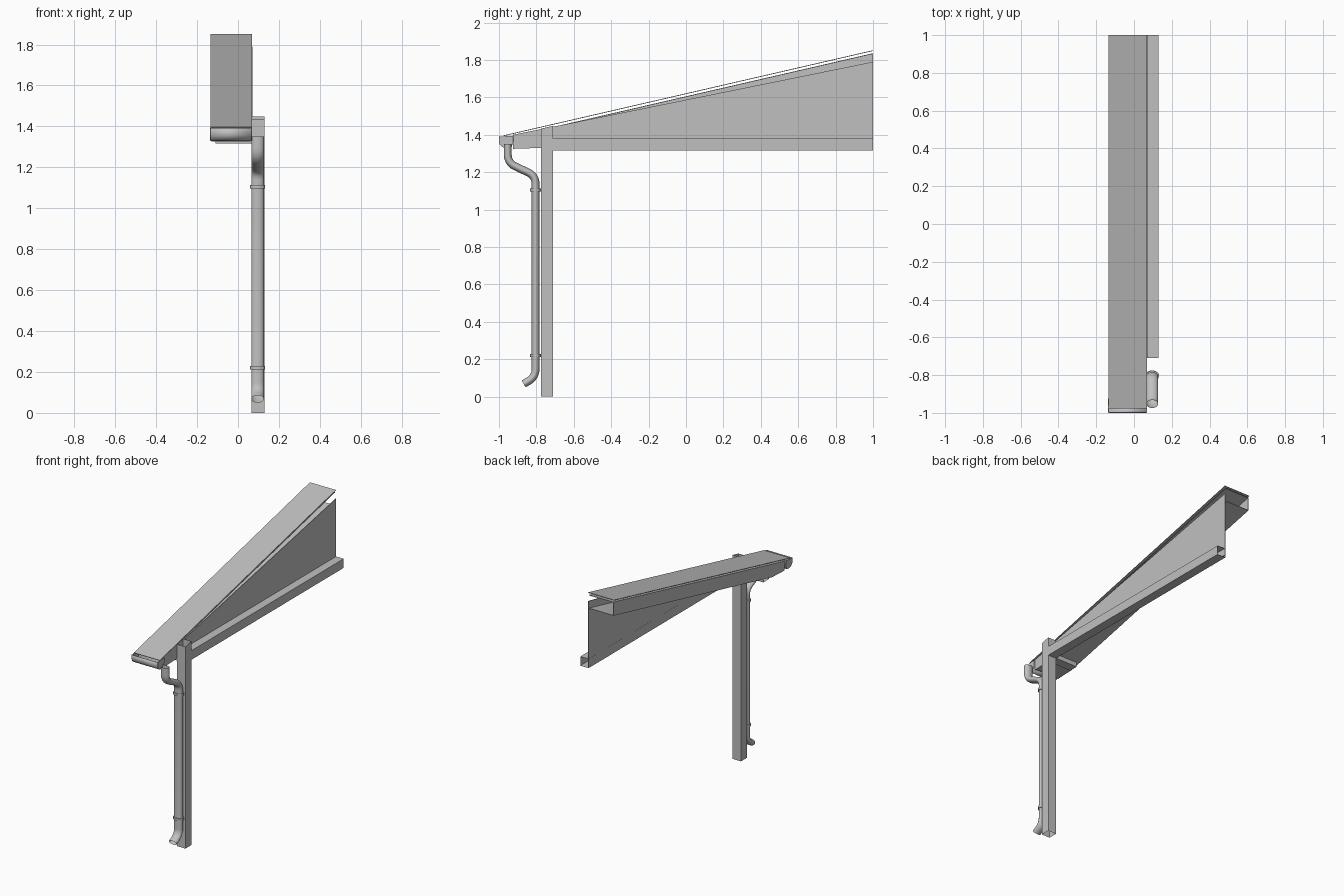
import bpy, math
from mathutils import Vector

cube = bpy.data.objects.get("Cube")
if cube:
    bpy.data.objects.remove(cube, do_unlink=True)

metal = bpy.data.materials.new("grey_metal")
metal.use_nodes = True
GREY = (0.53, 0.53, 0.53, 1)
metal.diffuse_color = GREY
metal.node_tree.nodes["Principled BSDF"].inputs["Base Color"].default_value = GREY


def make(name, verts, faces, thick=0, smooth=False):
    me = bpy.data.meshes.new(name)
    me.from_pydata([tuple(v) for v in verts], [], faces)
    me.materials.append(metal)
    ob = bpy.data.objects.new(name, me)
    bpy.context.collection.objects.link(ob)
    if thick:
        mod = ob.modifiers.new("thickness", "SOLIDIFY")
        mod.thickness = thick
        mod.offset = 0
    if smooth:
        bpy.ops.object.select_all(action="DESELECT")
        ob.select_set(True)
        bpy.context.view_layer.objects.active = ob
        bpy.ops.object.shade_smooth_by_angle(angle=math.radians(40))
    return ob


def loft(rings, closed=True):
    """Skin a list of equally long rings."""
    n = len(rings[0])
    verts = [v for ring in rings for v in ring]
    faces = []
    for r in range(len(rings) - 1):
        for i in range(n if closed else n - 1):
            j = (i + 1) % n
            faces.append((r * n + i, r * n + j, (r + 1) * n + j, (r + 1) * n + i))
    return verts, faces


def square_tube(name, lo, hi, axis, tilt=None):
    """Open-ended sheet tube along one axis, optionally with a slanted far end."""
    a, b = (axis + 1) % 3, (axis + 2) % 3
    rings = []
    for end in (lo, hi):
        ring = []
        for s, t in ((lo, lo), (hi, lo), (hi, hi), (lo, hi)):
            v = [0, 0, 0]
            v[axis], v[a], v[b] = end[axis], s[a], t[b]
            if tilt and end is hi:
                v[axis] += tilt * (v[1] - lo[1])
            ring.append(v)
        rings.append(ring)
    return make(name, *loft(rings))


def roof_z(y):
    return 1.395 + 0.2304 * (y + 0.975)


# Frame: post, long lower rail and short cross beam
square_tube("post", (0.065, -0.775, 0), (0.13, -0.71, 1.433), 2, tilt=0.23)
square_tube("lower_rail", (0.065, -0.71, 1.315), (0.13, 1, 1.38), 1)
square_tube("cross_beam", (-0.11, -0.775, 1.317), (0.065, -0.71, 1.383), 0)

# Tapered side wall
make("side_wall", [(0.068, -0.71, 1.33), (0.068, 1, 1.33), (0.068, 1, 1.79), (0.068, -0.71, 1.443)],
     [(0, 1, 2, 3)], 0.005)

# Sloping roof sheet
make("roof_sheet", [(x, y, roof_z(y)) for x, y in ((-0.135, -0.975), (0.069, -0.975), (0.069, 1), (-0.135, 1))],
     [(0, 1, 2, 3)], 0.004)

# Channel under the roof, open towards the wall
rings = []
for y, depth in ((-0.92, 0.08), (-0.78, 0.106), (1, 0.11)):
    top, low = roof_z(y) - 0.016, roof_z(y) - depth
    rings.append([(0.062, y, top), (-0.128, y, top), (-0.128, y, low), (0.062, y, low)])
make("roof_channel", *loft(rings, closed=False), 0.004)

# Half-round gutter with end caps
profile = [(-0.998, 1.39), (-0.998, 1.365)]
for i in range(1, 10):
    a = math.pi + math.pi * 0.5 * i / 9
    profile.append((-0.958 + 0.04 * math.cos(a), 1.365 + 0.035 * math.sin(a)))
profile += [(-0.935, 1.335), (-0.925, 1.36), (-0.925, 1.395)]
ends = [[(x, y, z) for y, z in profile] for x in (-0.135, 0.067)]
make("gutter", *loft(ends, closed=False), 0.004, smooth=True)
for side, ring in zip(("right", "left"), ends):
    make("gutter_cap_" + side, ring, [tuple(range(len(ring)))], 0.004)

# Support bracket between gutter and post
make("gutter_bracket", [(0.06, -0.925, 1.325), (0.06, -0.775, 1.33), (0.06, -0.775, 1.43), (0.06, -0.925, 1.40)],
     [(0, 1, 2, 3)], 0.004)


# Downpipe: oval section swept along a rounded path
def rounded(points, radius, steps=6):
    out = [points[0]]
    for p, q, r in zip(points, points[1:], points[2:]):
        a = q + (p - q).normalized() * radius
        b = q + (r - q).normalized() * radius
        for i in range(steps + 1):
            t = i / steps
            out.append(a * (1 - t) ** 2 + q * 2 * t * (1 - t) + b * t * t)
    return out + [points[-1]]


corners = [Vector((0.096, y, z)) for y, z in
           ((-0.953, 1.35), (-0.953, 1.25), (-0.804, 1.18), (-0.804, 0.105), (-0.868, 0.068))]
path = rounded(corners, 0.045)
rings = []
for i, p in enumerate(path):
    tangent = (path[min(i + 1, len(path) - 1)] - path[max(i - 1, 0)]).normalized()
    across = tangent.cross(Vector((1, 0, 0)))
    ring = []
    for k in range(24):
        a = math.tau * k / 24
        ring.append(p + Vector((0.031 * math.cos(a), 0, 0)) + across * (0.021 * math.sin(a)))
    rings.append(ring)
verts, faces = loft(rings)
make("downpipe", verts, [f[::-1] for f in faces], smooth=True)

# Pipe clamps
for name, z in (("upper_clamp", 1.105), ("lower_clamp", 0.22)):
    rings = []
    for grow, dz in ((0, -0.008), (0.006, -0.008), (0.006, 0.008), (0, 0.008)):
        rings.append([(0.096 + (0.031 + grow) * math.cos(math.tau * k / 24),
                       -0.804 + (0.023 + grow) * math.sin(math.tau * k / 24), z + dz) for k in range(24)])
    make(name, *loft(rings), smooth=True)
